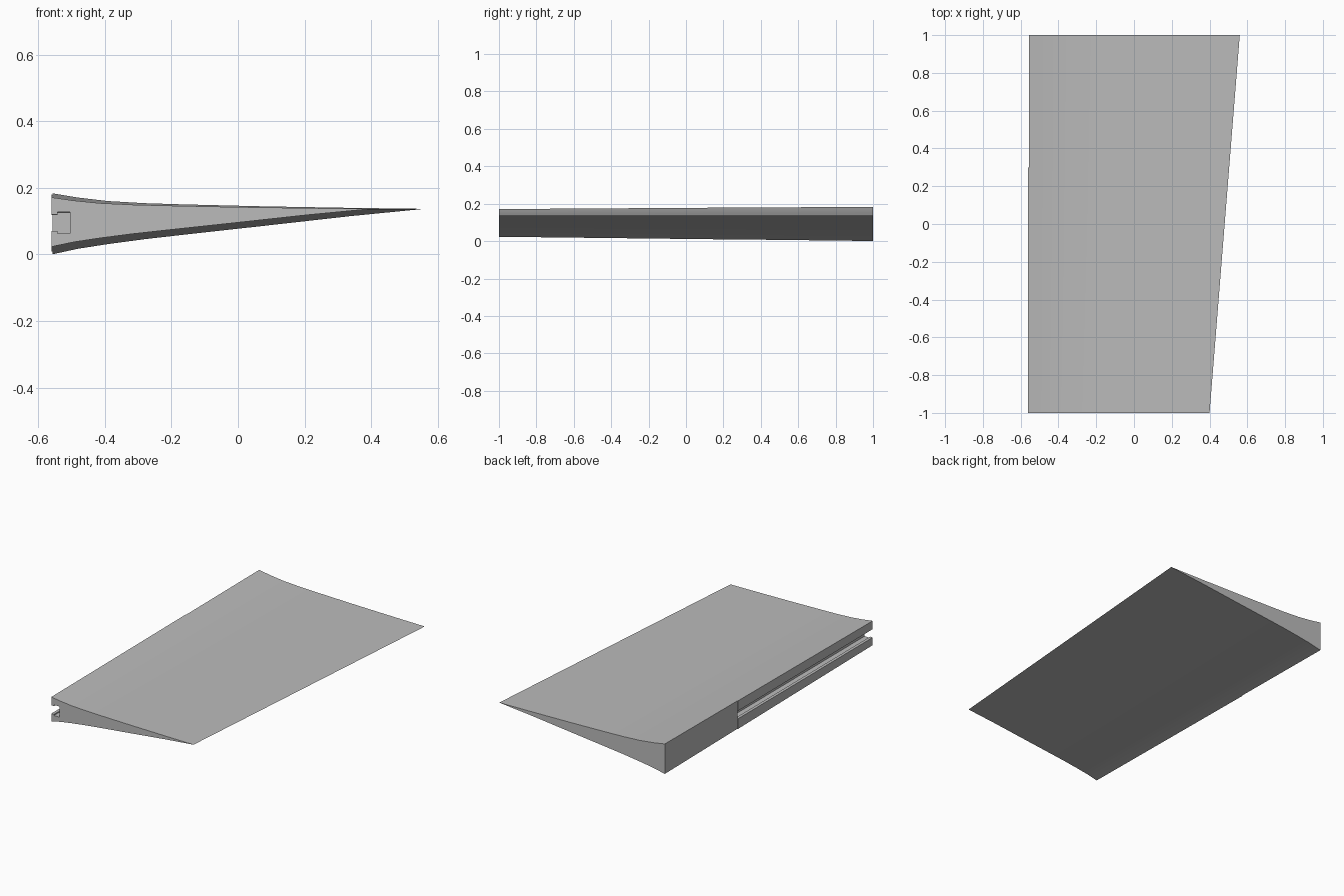
import bpy
import bmesh

cube = bpy.data.objects.get("Cube")
if cube:
    bpy.data.objects.remove(cube, do_unlink=True)

grey = bpy.data.materials.new("light grey")
grey.use_nodes = True
tone = (0.5, 0.5, 0.5, 1)
grey.diffuse_color = tone
grey.node_tree.nodes["Principled BSDF"].inputs["Base Color"].default_value = tone

NOSE_X, EDGE_Z = -0.56, 0.137
# (fraction of chord, height above or depth below the trailing edge)
UPPER = [(0, .047), (.07, .034), (.15, .0235), (.25, .017), (.35, .0135), (.57, .0075), (.8, .003)]
LOWER = [(.8, .022), (.57, .051), (.36, .077), (.25, .091), (.15, .106), (.07, .120), (0, .137)]


def wing_section(chord, top_scale, bottom_scale):
    top = [(NOSE_X + t * chord, EDGE_Z + h * top_scale) for t, h in UPPER]
    tip = [(NOSE_X + chord, EDGE_Z)]
    low = [(NOSE_X + t * chord, EDGE_Z - d * bottom_scale) for t, d in LOWER]
    return top + tip + low


def loft(name, section_a, section_b, y_a, y_b):
    """Solid between two matching (x, z) sections."""
    bm = bmesh.new()
    a = [bm.verts.new((x, y_a, z)) for x, z in section_a]
    b = [bm.verts.new((x, y_b, z)) for x, z in section_b]
    for i in range(len(a)):
        j = (i + 1) % len(a)
        bm.faces.new((a[i], a[j], b[j], b[i]))
    bm.faces.new(a)
    bm.faces.new(b)
    bmesh.ops.recalc_face_normals(bm, faces=bm.faces)
    mesh = bpy.data.meshes.new(name)
    bm.to_mesh(mesh)
    bm.free()
    obj = bpy.data.objects.new(name, mesh)
    bpy.context.collection.objects.link(obj)
    mesh.materials.append(grey)
    return obj


# Tapered wing body
wing = loft("wing_panel", wing_section(.96, .73, .83), wing_section(1.12, 1, 1), -1, 1)

# Stepped slot along the front part of the thick edge
slot = [(-.7, .07), (-.542, .07), (-.542, .063), (-.505, .063),
        (-.505, .128), (-.542, .128), (-.542, .121), (-.7, .121)]
slot_cutter = loft("slot_cutter", slot, [(x, z - .003 if z > .1 else z) for x, z in slot], -1.1, .3)

# Slight setback of the solid part of the thick edge
setback = [(-.7, -.1), (-.557, -.1), (-.557, .3), (-.7, .3)]
setback_cutter = loft("setback_cutter", setback, setback, .3, 1.1)

bpy.ops.object.select_all(action="DESELECT")
wing.select_set(True)
bpy.context.view_layer.objects.active = wing
for cutter in (slot_cutter, setback_cutter):
    cutter.hide_render = True
    cut = wing.modifiers.new("cut", "BOOLEAN")
    cut.operation = "DIFFERENCE"
    cut.solver = "EXACT"
    cut.object = cutter
    bpy.ops.object.modifier_apply(modifier=cut.name)
    bpy.data.objects.remove(cutter, do_unlink=True)

bpy.ops.object.shade_smooth_by_angle(angle=0.5)
